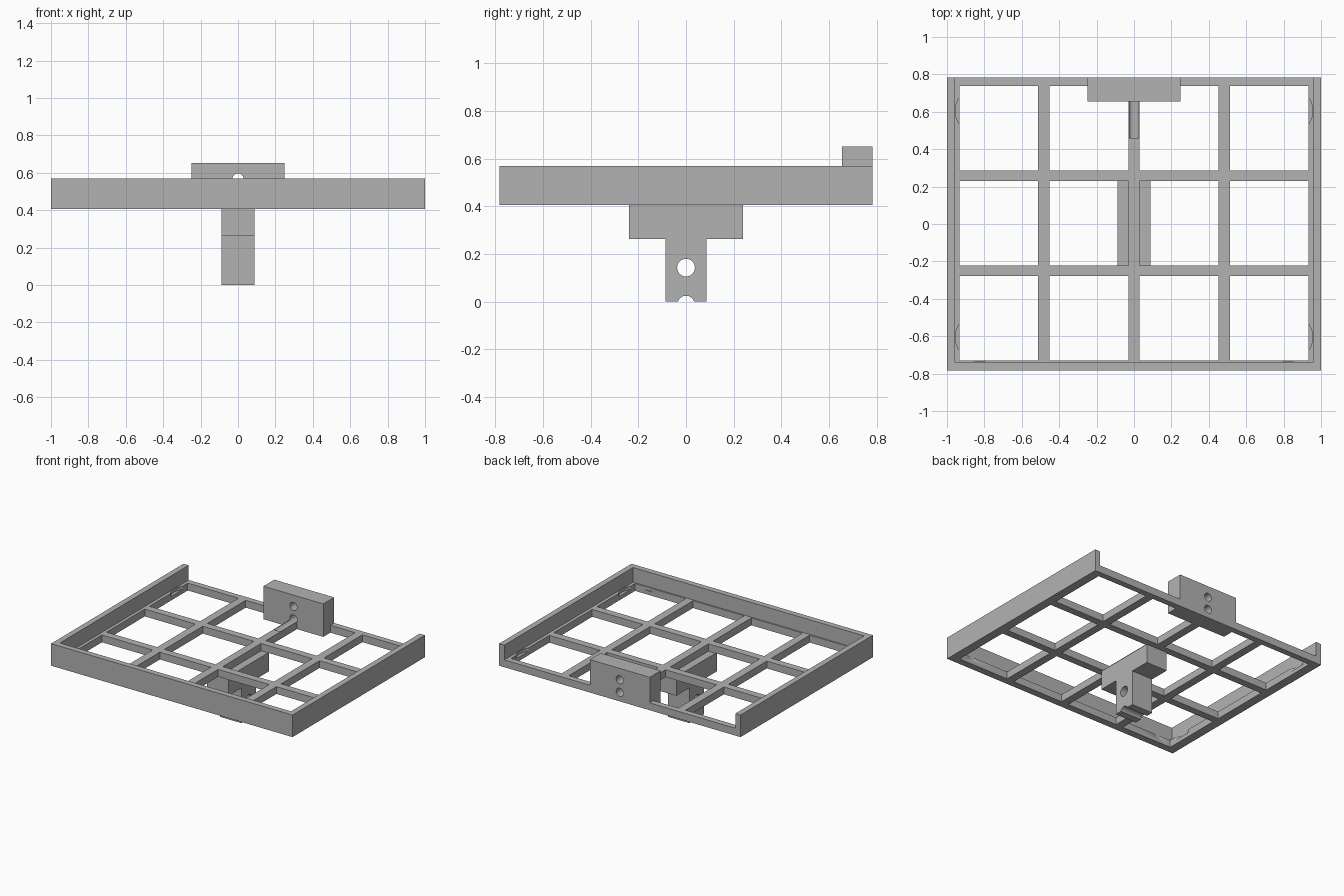
import bpy
from math import pi, radians

old = bpy.data.objects.get("Cube")
if old:
    bpy.data.objects.remove(old, do_unlink=True)

grey = bpy.data.materials.new("plain grey")
grey.use_nodes = True
colour = (0.45, 0.45, 0.45, 1)
grey.diffuse_color = colour
grey.node_tree.nodes["Principled BSDF"].inputs["Base Color"].default_value = colour


def box(name, x, y, z):
    """Box from (low, high) ranges."""
    bpy.ops.mesh.primitive_cube_add(size=1, location=[sum(r) / 2 for r in (x, y, z)])
    ob = bpy.context.object
    ob.name = name
    ob.scale = [r[1] - r[0] for r in (x, y, z)]
    bpy.ops.object.transform_apply(location=True, rotation=True, scale=True)
    ob.data.materials.append(grey)
    return ob


def rod(radius, depth, centre, rotation=(0, 0, 0)):
    bpy.ops.mesh.primitive_cylinder_add(vertices=48, radius=radius, depth=depth,
                                        location=centre, rotation=rotation)
    ob = bpy.context.object
    bpy.ops.object.transform_apply(location=True, rotation=True, scale=True)
    ob.data.materials.append(grey)
    return ob


def combine(target, other, operation):
    """Boolean the other object into the target and discard it."""
    other.hide_render = True
    mod = target.modifiers.new("shape", 'BOOLEAN')
    mod.operation = operation
    mod.solver = 'EXACT'
    mod.object = other
    bpy.context.view_layer.objects.active = target
    bpy.ops.object.modifier_apply(modifier=mod.name)
    bpy.data.objects.remove(other, do_unlink=True)


def finish(ob):
    bpy.ops.object.select_all(action='DESELECT')
    ob.select_set(True)
    bpy.context.view_layer.objects.active = ob
    bpy.ops.object.shade_smooth_by_angle(angle=radians(30))


base, floor, rim = 0.405, 0.46, 0.57

# Tray: solid slab hollowed from above, open at the back
tray = box("tray", (-1, 1), (-0.783, 0.783), (base, rim))
combine(tray, box("cavity", (-0.957, 0.957), (-0.74, 0.9), (floor, 0.7)), 'DIFFERENCE')

# Grid openings in the floor
columns = [(-0.933, -0.513), (-0.453, -0.03), (0.03, 0.453), (0.513, 0.933)]
rows = [(-0.73, -0.278), (-0.223, 0.23), (0.285, 0.738)]
for x in columns:
    for y in rows:
        combine(tray, box("opening", x, y, (0.3, 0.5)), 'DIFFERENCE')

# Shallow round seats in the side ledges
for x in (-0.825, 0.825):
    for y in (-0.605, 0.605):
        combine(tray, rod(0.13, 0.1, (x, y, 0.485)), 'DIFFERENCE')

# Back mounting block, drilled twice; the lower bore grooves the middle bar
combine(tray, box("block", (-0.248, 0.248), (0.655, 0.783), (base, 0.652)), 'UNION')
for z in (0.567, 0.473):
    combine(tray, rod(0.03, 0.44, (0, 0.68, z), (pi / 2, 0, 0)), 'DIFFERENCE')
finish(tray)

# T-shaped support: wide head, narrow stem with a cross bore and a foot notch
support = box("support", (-0.088, 0.088), (-0.24, 0.24), (0.263, base))
combine(support, box("stem", (-0.088, 0.088), (-0.087, 0.087), (0, 0.3)), 'UNION')
for z, r in ((0.143, 0.037), (-0.01, 0.035)):
    combine(support, rod(r, 0.5, (0, 0, z), (0, pi / 2, 0)), 'DIFFERENCE')
finish(support)
